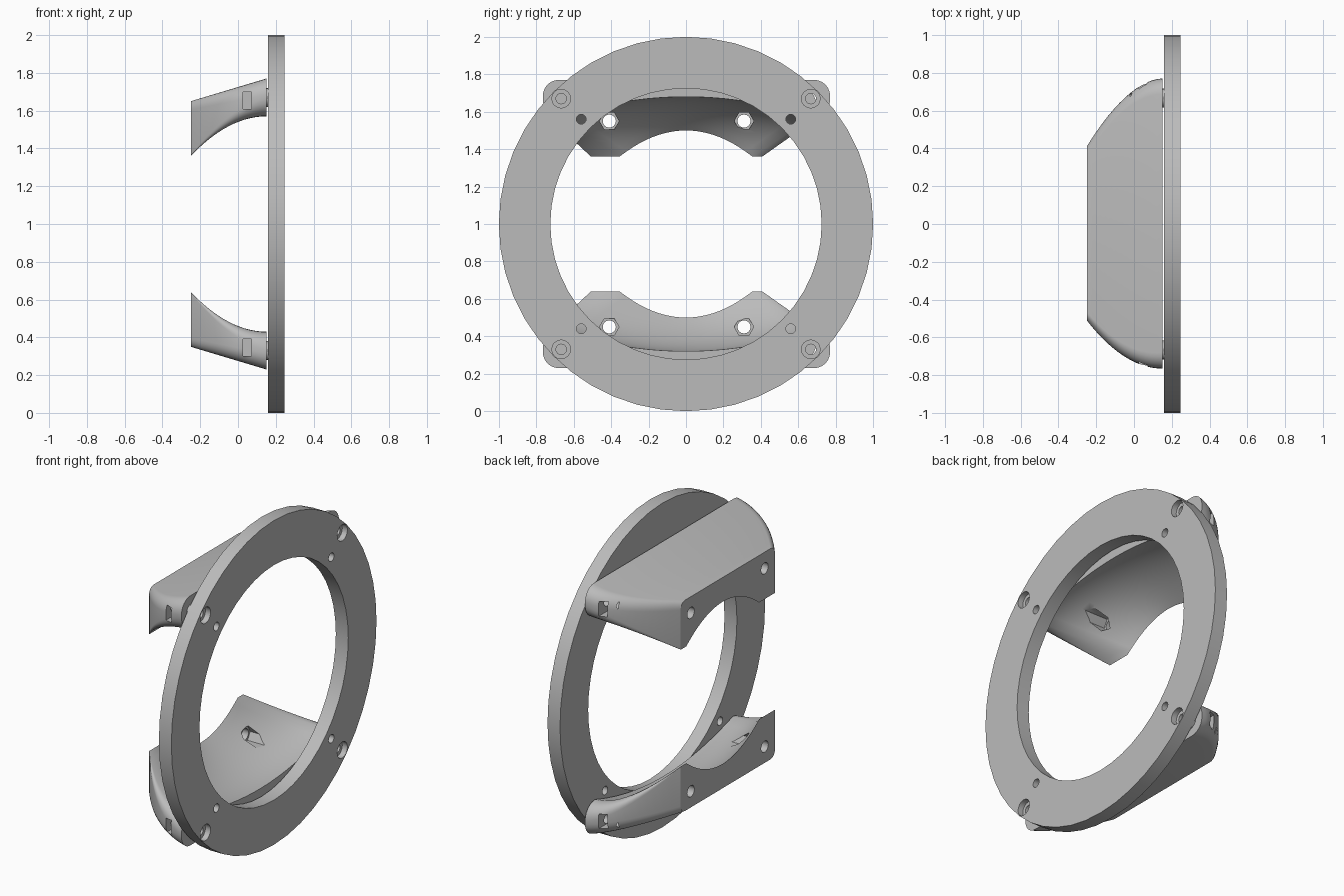
import bpy, bmesh
from math import sin, cos, pi, radians
from mathutils import Matrix

if "Cube" in bpy.data.objects:
    bpy.data.objects.remove(bpy.data.objects["Cube"], do_unlink=True)

grey = bpy.data.materials.new("plain grey")
grey.use_nodes = True
grey.diffuse_color = (0.5, 0.5, 0.5, 1)
grey.node_tree.nodes["Principled BSDF"].inputs["Base Color"].default_value = (0.5, 0.5, 0.5, 1)


def finish(bm, name):
    bmesh.ops.recalc_face_normals(bm, faces=bm.faces)
    mesh = bpy.data.meshes.new(name)
    bm.to_mesh(mesh)
    bm.free()
    mesh.materials.append(grey)
    obj = bpy.data.objects.new(name, mesh)
    bpy.context.collection.objects.link(obj)
    return obj


def rod(name, x0, x1, y, z, r, sides=16):
    """Cylinder lying along x."""
    bm = bmesh.new()
    place = Matrix.Translation(((x0 + x1) / 2, y, z)) @ Matrix.Rotation(pi / 2, 4, 'Y')
    bmesh.ops.create_cone(bm, cap_ends=True, segments=sides, radius1=r, radius2=r,
                          depth=x1 - x0, matrix=place)
    return finish(bm, name)


def box(name, centre, size):
    bm = bmesh.new()
    bmesh.ops.create_cube(bm, size=1, matrix=Matrix.Translation(centre) @ Matrix.Diagonal((*size, 1)))
    return finish(bm, name)


def cut(obj, cutters):
    bpy.context.view_layer.objects.active = obj
    for c in cutters:
        mod = obj.modifiers.new("cut", 'BOOLEAN')
        mod.operation, mod.solver, mod.object = 'DIFFERENCE', 'EXACT', c
        bpy.ops.object.modifier_apply(modifier=mod.name)
        bpy.data.objects.remove(c, do_unlink=True)


def smooth(obj, angle=30):
    bpy.ops.object.select_all(action='DESELECT')
    obj.select_set(True)
    bpy.context.view_layer.objects.active = obj
    bpy.ops.object.shade_smooth_by_angle(angle=radians(angle))


def corner(y, z, r, start, steps=6):
    """Quarter-round corner, anticlockwise from the start angle."""
    return [(y + r * cos(start + pi / 2 * i / steps), z + r * sin(start + pi / 2 * i / steps))
            for i in range(steps + 1)]


def section(t):
    """Bracket outline in y, z; t runs from 0 at the ring to 1 at the free face."""
    q = t * t
    right, left = 0.77 - 0.36 * t ** 1.8, -0.765 + 0.255 * q
    top, low, apex = 1.77 - 0.12 * t, 1.57 - 0.21 * q, 1.68 - 0.18 * q
    w = 0.67 - 0.315 * q
    rb, rt = 0.004 + 0.09 * (1 - t), 0.085 - 0.04 * t
    ys = [w * (i / 10 - 1) for i in range(21)]
    pts = [(y, low + (apex - low) * (1 - (y / w) ** 2)) for y in ys]
    pts += corner(right - rb, low + rb, rb, -pi / 2)
    pts += corner(right - rt, top - rt, rt, 0)
    pts += corner(left + rt, top - rt, rt, pi / 2)
    pts += corner(left + rb, low + rb, rb, pi)
    return pts


def bracket(name, s):
    # Lofted body
    bm = bmesh.new()
    steps = 14
    rows = []
    for i in range(steps + 1):
        t = i / steps
        rows.append([bm.verts.new((0.15 - 0.4 * t, y, 1 + s * (z - 1))) for y, z in section(t)])
    n = len(rows[0])
    for a, b in zip(rows, rows[1:]):
        for k in range(n):
            bm.faces.new((a[k], a[(k + 1) % n], b[(k + 1) % n], b[k]))
    bm.faces.new(rows[0])
    bm.faces.new(rows[-1])
    body = finish(bm, name)
    # Face bolt holes with hexagonal pockets, end bolt holes and nut slots
    cutters = []
    for y in (-0.41, 0.31):
        cutters.append(rod("hole", -0.4, 0.3, y, 1 + s * 0.55, 0.035))
        cutters.append(rod("pocket", -0.17, 0.3, y, 1 + s * 0.55, 0.052, 6))
    for side in (-1, 1):
        cutters.append(rod("hole", -0.02, 0.3, side * 0.667, 1 + s * 0.67, 0.028))
        cutters.append(box("slot", (0.05, side * 0.74, 1 + s * 0.655), (0.045, 0.24, 0.09)))
    cut(body, cutters)
    smooth(body)


bracket("upper_bracket", 1)
bracket("lower_bracket", -1)

# Mounting ring
ring = rod("mounting_ring", 0.16, 0.245, 0, 1, 1.0, 48)
cutters = [rod("bore", 0, 0.5, 0, 1, 0.725, 48)]
for sy in (-1, 1):
    for sz in (-1, 1):
        cutters.append(rod("small_hole", 0, 0.5, sy * 0.56, 1 + sz * 0.56, 0.026))
        cutters.append(rod("bolt_hole", 0, 0.5, sy * 0.667, 1 + sz * 0.67, 0.028))
        cutters.append(rod("bolt_recess", 0.21, 0.5, sy * 0.667, 1 + sz * 0.67, 0.05))
cut(ring, cutters)
smooth(ring)

# Thin washers between ring and brackets
for sy, side in ((-1, "right"), (1, "left")):
    for sz, level in ((-1, "lower"), (1, "upper")):
        washer = rod(f"{level}_{side}_washer", 0.149, 0.161, sy * 0.667, 1 + sz * 0.67, 0.05)
        cut(washer, [rod("hole", 0, 0.5, sy * 0.667, 1 + sz * 0.67, 0.028)])
        smooth(washer)
